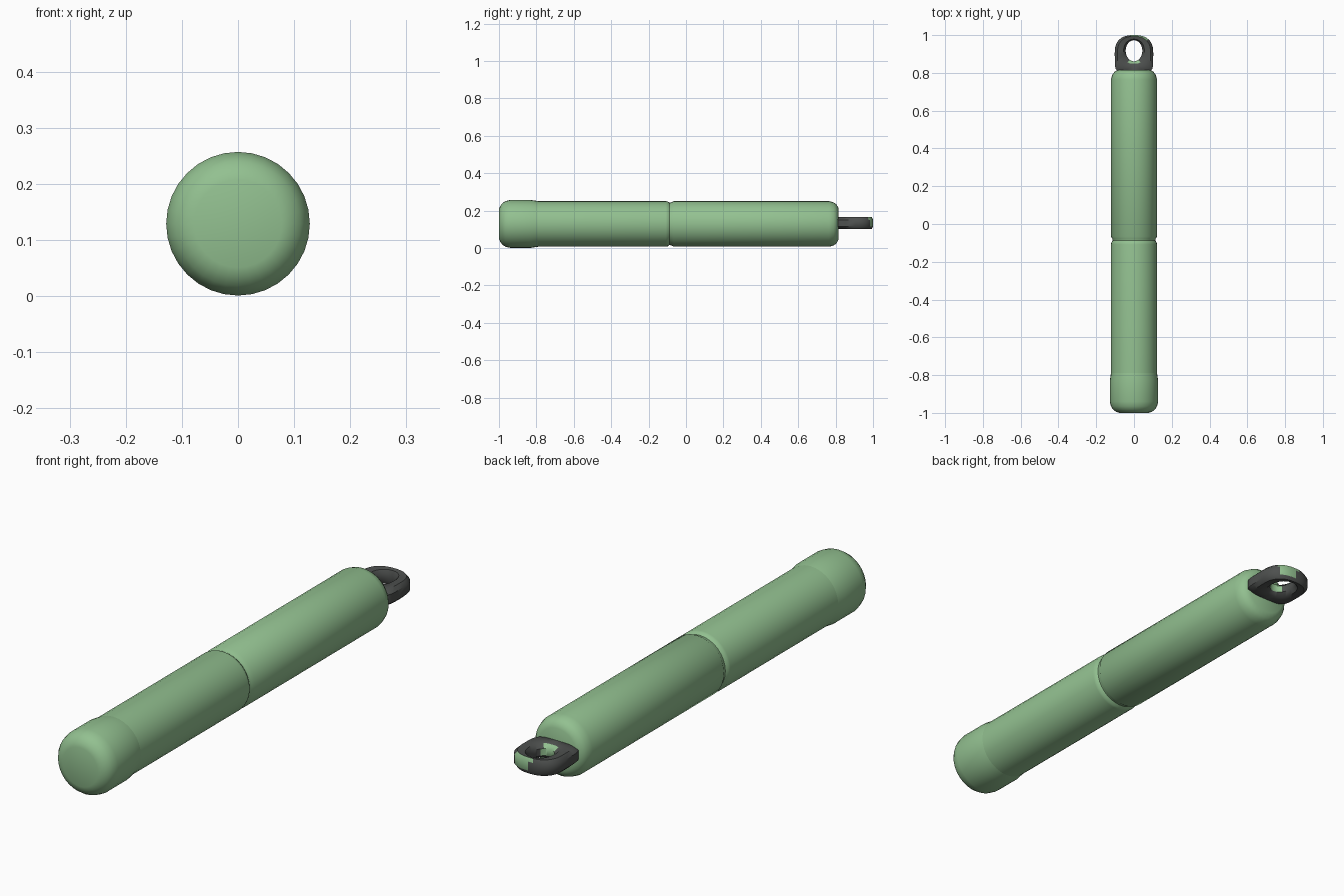
import bpy, bmesh
from math import cos, sin, pi, copysign

if "Cube" in bpy.data.objects:
    bpy.data.objects.remove(bpy.data.objects["Cube"])

AXIS_Z = 0.129


def material(name, rgb):
    mat = bpy.data.materials.new(name)
    mat.use_nodes = True
    mat.diffuse_color = (*rgb, 1)
    bsdf = mat.node_tree.nodes["Principled BSDF"]
    bsdf.inputs["Base Color"].default_value = (*rgb, 1)
    bsdf.inputs["Roughness"].default_value = 0.7
    return mat


green = material("soft_green", (0.29, 0.53, 0.28))
grey = material("dark_grey", (0.075, 0.08, 0.077))


def finish(bm, name, mats, angle):
    mesh = bpy.data.meshes.new(name)
    bm.to_mesh(mesh)
    bm.free()
    obj = bpy.data.objects.new(name, mesh)
    bpy.context.collection.objects.link(obj)
    for mat in mats:
        mesh.materials.append(mat)
    bpy.ops.object.select_all(action="DESELECT")
    obj.select_set(True)
    bpy.context.view_layer.objects.active = obj
    bpy.ops.object.shade_smooth_by_angle(angle=angle)
    return obj


def lathe(name, profile, close_front=False, close_back=False, sides=32):
    """Turn (y, radius) points around the long axis."""
    bm = bmesh.new()
    rings = [[bm.verts.new((r * cos(2 * pi * k / sides), y,
                            AXIS_Z + r * sin(2 * pi * k / sides)))
              for k in range(sides)] for y, r in profile]
    for a, b in zip(rings, rings[1:]):
        for k in range(sides):
            n = (k + 1) % sides
            bm.faces.new((a[k], b[k], b[n], a[n]))
    if close_front:
        bm.faces.new(rings[0])
    if close_back:
        bm.faces.new(rings[-1][::-1])
    return finish(bm, name, [green], 0.9)


# Slightly wider rounded end cap
lathe("front_cap", [(-1, 0.078), (-0.994, 0.095), (-0.982, 0.111), (-0.965, 0.122),
                    (-0.94, 0.128), (-0.83, 0.128), (-0.79, 0.122)], close_front=True)

# Two tube halves meeting in a narrow groove
lathe("front_tube", [(-0.79, 0.122), (-0.108, 0.122), (-0.098, 0.12), (-0.088, 0.113)])
lathe("rear_tube", [(-0.088, 0.113), (-0.078, 0.115), (-0.066, 0.122), (0.765, 0.122),
                    (0.79, 0.115), (0.805, 0.104), (0.815, 0.085)], close_back=True)


# Flat hanging loop with a rounded rim and a hole
def hanging_loop(steps=48):
    section = [(0, -0.014), (0.2, -0.029), (0.75, -0.032), (1, -0.018),
               (1, 0.018), (0.75, 0.032), (0.2, 0.029), (0, 0.014)]
    bm = bmesh.new()
    rings = []
    for k in range(steps):
        a = 2 * pi * k / steps
        c, s = cos(a), sin(a)
        power = 0.8 if s > 0 else 0.35
        reach = 0.095 if s > 0 else 0.105
        outer = (0.102 * copysign(abs(c) ** power, c),
                 0.905 + reach * copysign(abs(s) ** power, s))
        hole = (0.044 * c, 0.917 + 0.056 * s)
        rings.append([bm.verts.new((hole[0] + (outer[0] - hole[0]) * t,
                                    hole[1] + (outer[1] - hole[1]) * t, 0.133 + z))
                      for t, z in section])
    count = len(section)
    for k, a in enumerate(rings):
        b = rings[(k + 1) % steps]
        for j in range(count):
            n = (j + 1) % count
            face = bm.faces.new((a[j], a[n], b[n], b[j]))
            mid = face.calc_center_median()
            # Green tip on the rim and green on the inner side of the hole
            tip = j in (3, 4) and mid.y > 0.975 and -0.01 < mid.x < 0.07
            inside = j in (6, 7) and mid.y < 0.885 and abs(mid.x) < 0.03
            face.material_index = 1 if tip or inside else 0
    bmesh.ops.recalc_face_normals(bm, faces=bm.faces)
    finish(bm, "hanging_loop", [grey, green], 0.8)


hanging_loop()
